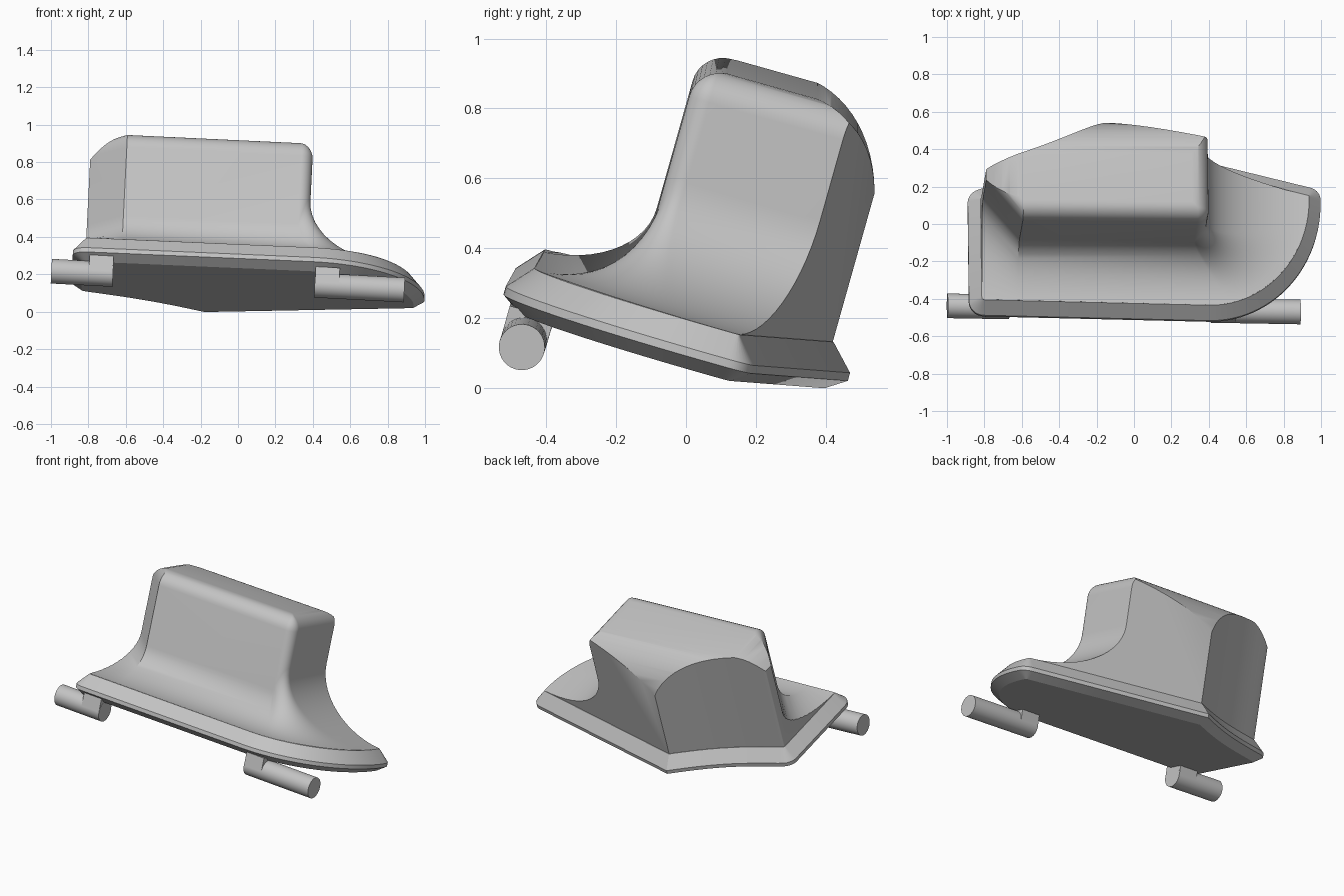
import bpy, bmesh
from math import sin, cos, pi, radians
from mathutils import Vector, Matrix

if "Cube" in bpy.data.objects:
    bpy.data.objects.remove(bpy.data.objects["Cube"], do_unlink=True)

grey = bpy.data.materials.new("plain grey")
grey.use_nodes = True
grey.diffuse_color = (0.55, 0.55, 0.55, 1)
grey.node_tree.nodes["Principled BSDF"].inputs["Base Color"].default_value = grey.diffuse_color

# Everything is built flat, then leaned by this frame
up = Vector((0.048, 0.27, 0.96)).normalized()
side = Vector((1, 0, -0.05)).normalized()
fwd = up.cross(side)
FRAME = Matrix.Translation((0, 0, 0.153)) @ Matrix((side, fwd, up)).transposed().to_4x4()


def arc(cx, cy, rx, ry, a0, a1, n):
    angles = [radians(a0 + (a1 - a0) * i / n) for i in range(n + 1)]
    return [(cx + rx * cos(a), cy + ry * sin(a)) for a in angles]


def inset(pts, d):
    """Mitred inward offset of a counter-clockwise outline."""
    out = []
    for i, p in enumerate(pts):
        p = Vector(p)
        a = (p - Vector(pts[i - 1])).normalized()
        b = (Vector(pts[(i + 1) % len(pts)]) - p).normalized()
        na, nb = Vector((-a.y, a.x)), Vector((-b.y, b.x))
        out.append(tuple(p + (na + nb) * d / (1 + na.dot(nb))))
    return out


def loft(name, rings):
    """Skin closed rings of 3D points and cap both ends."""
    bm = bmesh.new()
    loops = [[bm.verts.new(p) for p in ring] for ring in rings]
    for lo, hi in zip(loops, loops[1:]):
        for i in range(len(lo)):
            j = (i + 1) % len(lo)
            bm.faces.new((lo[i], lo[j], hi[j], hi[i]))
    bm.faces.new(loops[0][::-1])
    bm.faces.new(loops[-1])
    bmesh.ops.recalc_face_normals(bm, faces=bm.faces)
    me = bpy.data.meshes.new(name)
    bm.to_mesh(me)
    bm.free()
    me.materials.append(grey)
    ob = bpy.data.objects.new(name, me)
    bpy.context.collection.objects.link(ob)
    ob.matrix_world = FRAME
    return ob


def select(ob):
    bpy.ops.object.select_all(action='DESELECT')
    ob.select_set(True)
    bpy.context.view_layer.objects.active = ob


def smooth(ob):
    select(ob)
    bpy.ops.object.shade_smooth_by_angle(angle=radians(28))


def clip(ob, cutter):
    """Keep only what lies inside the cutter."""
    cutter.hide_render = True
    mod = ob.modifiers.new("clip", 'BOOLEAN')
    mod.operation, mod.solver, mod.object = 'INTERSECT', 'EXACT', cutter
    select(ob)
    bpy.ops.object.modifier_apply(modifier=mod.name)
    bpy.data.objects.remove(cutter, do_unlink=True)


# Plate outline: straight front, swept right side, angled back, hollow back-left
back, left = Vector((-0.18, 0.485)), Vector((-0.81, 0.195))
hollow = []
for i in range(13):
    t = i / 12
    p = back.lerp(left, t)
    hollow.append((p.x + 0.01 * sin(pi * t), p.y - 0.025 * sin(pi * t)))
outline = (arc(-0.81, -0.43, 0.08, 0.08, 180, 270, 8)
           + arc(0.40, 0.12, 0.60, 0.66, 270, 360, 28)
           + arc(0.93, 0.13, 0.07, 0.07, 0, 77, 7)
           + hollow
           + arc(-0.81, 0.11, 0.08, 0.08, 105, 172, 6))

# Bevelled base plate
sections = [(0.055, -0.05), (0, -0.012), (0, 0.012), (0.065, 0.085)]
plate = loft("base_plate", [[(x, y, w) for x, y in inset(outline, d)] for d, w in sections])
smooth(plate)

# Body: flared foot sweeping up into an upright block
FOOT, TOP, ROUND, N = 0.085, 0.765, 0.09, 16


def upper_path(d):
    r = max(0.06 - d, 0.008)
    cx, cy = 0.365 - d - r, -0.18 + d + r
    return ([(-1.1, 1), (-1.1, 0.39 + d), (-0.63, -0.17 + d)]
            + arc(cx, cy, r, r, 270, 360, N) + [(0.365 - d, 1)])


lower = ([(-1.1, 1), (-1.1, -0.48), (-0.63, -0.48)]
         + arc(0.52, -0.03, 0.415, 0.445, 270, 360, N) + [(0.935, 1)])
upper = upper_path(0)
rise = [0.21] * 3 + [0.21 + 0.14 * i / N + 0.06 * sin(pi * i / N) for i in range(N + 1)] + [0.35]
rings = [[(x, y, 0.04) for x, y in lower]]
for k in range(15):
    a = k / 14 * pi / 2
    rings.append([(p[0] + (q[0] - p[0]) * sin(a), p[1] + (q[1] - p[1]) * sin(a),
                   FOOT + h * (1 - cos(a))) for p, q, h in zip(lower, upper, rise)])
for k in range(9):
    a = k / 8 * pi / 2
    rings.append([(x, y, TOP - ROUND * (1 - sin(a)))
                  for x, y in upper_path(ROUND * (1 - cos(a)))])
body = loft("body", rings)

# Trim the body to the plate, to the rounded back and to the sloping left end
trim = inset(outline, 0.067)
clip(body, loft("trim_plan", [[(x, y, w) for x, y in trim] for w in (0.06, 1)]))
back_profile = ([(-1, 0), (0.6, 0), (0.6, 0.3), (0.45, 0.34)]
                + arc(0.16, 0.40, 0.27, 0.366, 0, 88, 16) + [(0.1, 0.78), (-1, 0.8)])
clip(body, loft("trim_back", [[(x, v, w) for v, w in back_profile] for x in (-1.3, 1.3)]))
left_profile = ([(-1, 0), (1.2, 0), (1.2, 0.8), (-0.5, 0.78)]
                + [(-0.62 - 0.04 * i, 0.768 - 0.0042 * i * i) for i in range(7)] + [(-1, 0.4)])
clip(body, loft("trim_left", [[(x, v, w) for x, w in left_profile] for v in (-1, 1.1)]))
smooth(body)

# Hinge pins on one shared axis, each hung from a bracket
start, end = Vector((-1.0, -0.425, -0.105)), Vector((0.89, -0.455, -0.12))
RADIUS = 0.066


def on_axis(x):
    return start.lerp(end, (x - start.x) / (end.x - start.x))


def pin(name, x0, x1):
    circle = arc(0, 0, RADIUS, RADIUS, 0, 348.75, 31)
    smooth(loft(name, [[on_axis(x) + Vector((0, y, z)) for y, z in circle] for x in (x0, x1)]))


def bracket(name, x0, x1):
    rect = [(-RADIUS, 0), (RADIUS, 0), (RADIUS, 0.085), (-RADIUS, 0.085)]
    loft(name, [[on_axis(x) + Vector((0, y, z)) for y, z in rect] for x in (x0, x1)])


pin("left_pin", -1.0, -0.67)
bracket("left_bracket", -0.80, -0.671)
pin("right_pin", 0.41, 0.89)
bracket("right_bracket", 0.411, 0.54)
